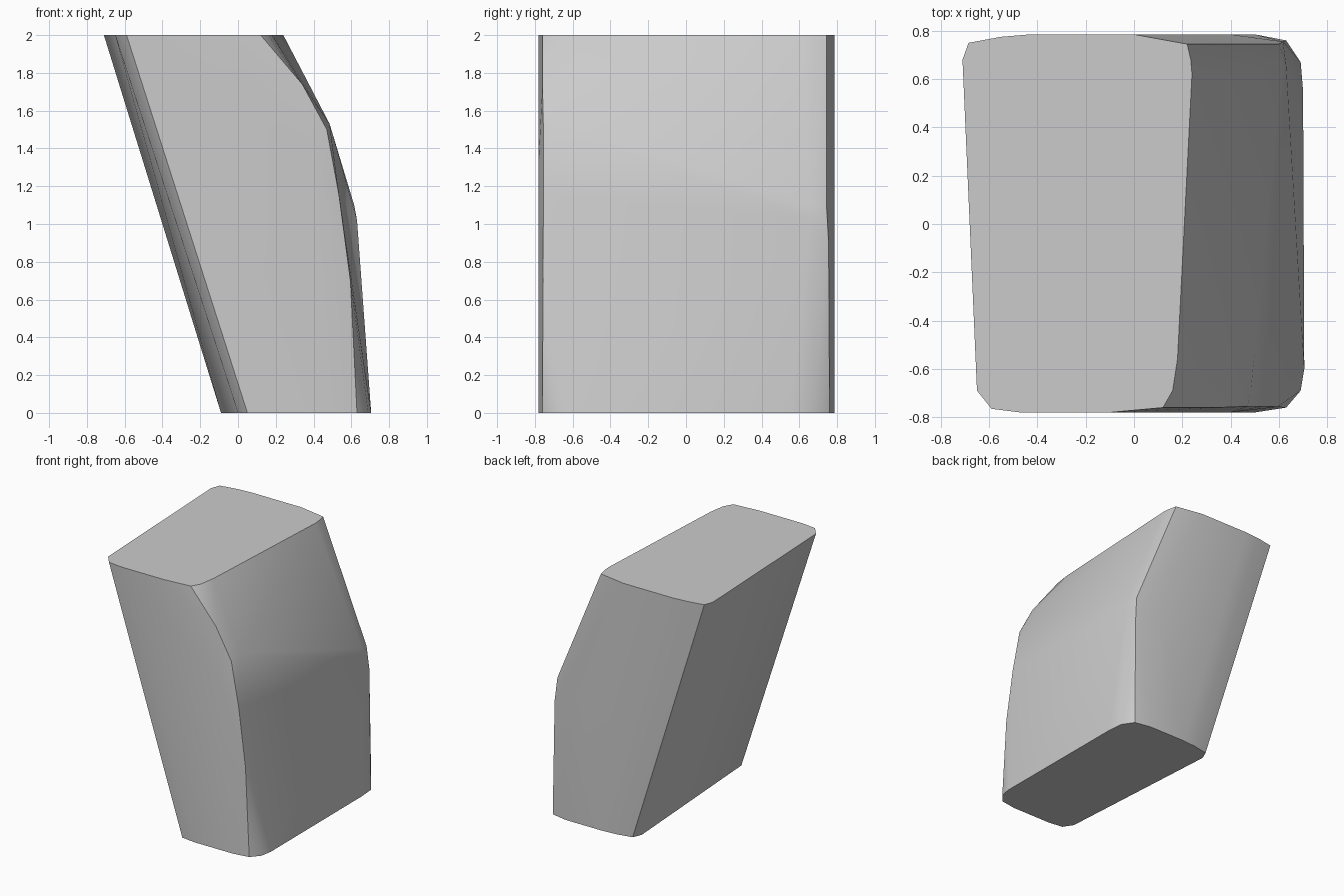
import bpy, bmesh

# Horizontal end outlines of the leaning block
bottom = [(-0.09, 0.68), (-0.06, 0.75), (0.06, 0.775), (0.18, 0.785), (0.50, 0.785),
          (0.63, 0.76), (0.69, 0.67), (0.70, 0.55), (0.705, -0.60), (0.69, -0.69),
          (0.63, -0.76), (0.50, -0.78), (0.17, -0.78), (0.05, -0.765), (0.0, -0.69)]
top = [(-0.71, 0.68), (-0.685, 0.75), (-0.55, 0.775), (-0.43, 0.785), (0.0, 0.785),
       (0.22, 0.745), (0.235, 0.68), (0.24, 0.62), (0.18, -0.56), (0.16, -0.69),
       (0.12, -0.76), (-0.10, -0.78), (-0.47, -0.78), (-0.59, -0.765), (-0.65, -0.69)]

# Slanted bend across the right side: high at the front, low at the back
bend = [(0.40, -0.78, 1.33), (0.34, -0.76, 1.74), (0.47, -0.755, 1.50),
        (0.485, -0.68, 1.53), (0.535, -0.755, 1.15), (0.595, -0.757, 0.70),
        (0.63, 0.66, 1.02), (0.615, 0.66, 1.10), (0.60, 0.745, 1.08),
        (0.617, 0.755, 0.90), (0.40, 0.785, 1.02)]

points = [(x, y, 0) for x, y in bottom] + [(x, y, 2) for x, y in top] + bend

# Solid convex block
bm = bmesh.new()
for p in points:
    bm.verts.new(p)
res = bmesh.ops.convex_hull(bm, input=bm.verts[:])
loose = [v for v in bm.verts if not v.link_faces]
bmesh.ops.delete(bm, geom=loose, context='VERTS')
bmesh.ops.dissolve_limit(bm, angle_limit=0.01, verts=bm.verts[:], edges=bm.edges[:])
bmesh.ops.recalc_face_normals(bm, faces=bm.faces[:])
mesh = bpy.data.meshes.new("leaning_block")
bm.to_mesh(mesh)
bm.free()

block = bpy.data.objects.new("leaning_block", mesh)
bpy.context.collection.objects.link(block)
bpy.context.view_layer.objects.active = block
block.select_set(True)
bpy.ops.object.shade_smooth_by_angle(angle=0.7)
